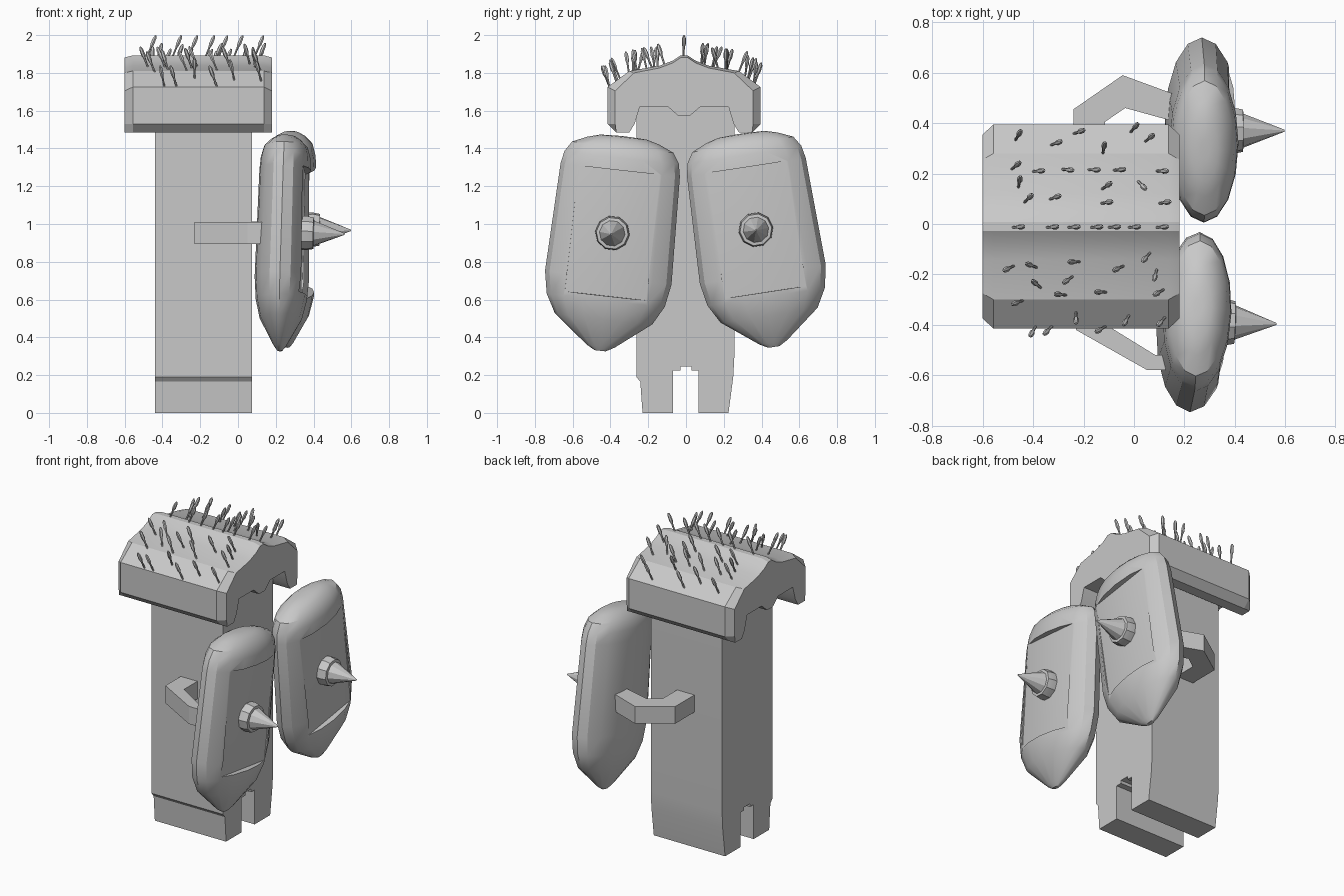
import bpy, bmesh, math
from mathutils import Vector, Matrix

if "Cube" in bpy.data.objects:
    bpy.data.objects.remove(bpy.data.objects["Cube"])

grey = bpy.data.materials.new("plain grey")
grey.diffuse_color = (0.58, 0.58, 0.58, 1)
grey.use_nodes = True
grey.node_tree.nodes["Principled BSDF"].inputs["Base Color"].default_value = grey.diffuse_color


def make(name, strips, smooth=None, matrix=None):
    """Object from one or more lofts; each loft is a list of equal-length rings, capped."""
    bm = bmesh.new()
    for rings in strips:
        loops = [[bm.verts.new(p) for p in r] for r in rings]
        n = len(loops[0])
        for a, b in zip(loops, loops[1:]):
            for i in range(n):
                j = (i + 1) % n
                bm.faces.new((a[i], a[j], b[j], b[i]))
        bm.faces.new(loops[0][::-1])
        bm.faces.new(loops[-1])
    bmesh.ops.recalc_face_normals(bm, faces=bm.faces)
    me = bpy.data.meshes.new(name)
    bm.to_mesh(me)
    bm.free()
    me.materials.append(grey)
    ob = bpy.data.objects.new(name, me)
    bpy.context.collection.objects.link(ob)
    if matrix:
        ob.matrix_world = matrix
    if smooth:
        shade(ob, smooth)
    return ob


def activate(ob):
    bpy.ops.object.select_all(action='DESELECT')
    ob.select_set(True)
    bpy.context.view_layer.objects.active = ob


def shade(ob, deg):
    activate(ob)
    bpy.ops.object.shade_smooth_by_angle(angle=math.radians(deg))


def at_x(profile, x):
    return [(x, y, z) for y, z in profile]


def circle(n):
    return [(math.cos(2 * math.pi * i / n), math.sin(2 * math.pi * i / n)) for i in range(n)]


# Body with two feet and a stepped slot between them
body = [(-0.262, 1.66), (-0.262, 0.19), (-0.242, 0.165), (-0.23, 0), (-0.07, 0), (-0.07, 0.225),
        (-0.03, 0.225), (-0.03, 0.245), (0.028, 0.245), (0.028, 0.225), (0.065, 0.225), (0.065, 0),
        (0.225, 0), (0.25, 0.19), (0.256, 0.3), (0.256, 1.66)]
make("body", [[at_x(body, -0.44), at_x(body, 0.075)]], 25)

# Roof-shaped head, mirrored half profile with chamfered ends
CY = -0.01
half = [(0.018, 1.893), (0.06, 1.865), (0.13, 1.838), (0.29, 1.81), (0.405, 1.725), (0.405, 1.53),
        (0.36, 1.485), (0.29, 1.485), (0.262, 1.53), (0.235, 1.62), (0.085, 1.62), (0.03, 1.572)]
inset = []
for i, (y, z) in enumerate(half):
    if i < 3:
        inset.append((y, z - 0.012))
    elif i == 3:
        inset.append((0.265, 1.80))
    elif i in (4, 5):
        inset.append((y - 0.04, z - (0.02 if i == 4 else 0)))
    else:
        inset.append((y, z))


def both(h):
    return [(CY + y, z) for y, z in h] + [(CY - y, z) for y, z in reversed(h)]


make("head", [[at_x(both(inset), -0.6), at_x(both(half), -0.557),
               at_x(both(half), 0.137), at_x(both(inset), 0.18)]], 20)


def roof_z(y):
    d = abs(y - CY)
    for (y0, z0), (y1, z1) in zip(half[:4], half[1:5]):
        if d <= y1:
            return z0 + (z1 - z0) * max(0, (d - y0) / (y1 - y0))
    return half[4][1]


# Club-shaped tufts: x, y and lean angle in plan, leaning outwards
back_tufts = [(-.46, .35, 60), (-.31, .32, 20), (-.22, .365, 20), (-.12, .30, 80), (0, .38, 50),
              (.06, .34, 40), (-.47, .23, 40), (-.38, .21, 5), (-.265, .215, -5), (-.16, .215, 0),
              (-.06, .215, 5), (.11, .21, 0), (-.455, .165, 80), (-.42, .10, 45), (-.315, .105, 20),
              (-.11, .15, 35), (-.11, .085, 10), (.03, .155, -45), (.12, .085, 10)]
front_tufts = [(-.495, -.175, 25), (-.405, -.165, -20), (-.235, -.15, 0), (-.06, -.175, 25),
               (.05, -.13, 50), (.085, -.2, 75), (-.385, -.24, -40), (-.29, -.28, -5),
               (-.26, -.22, 35), (-.13, -.27, 0), (.1, -.27, 30), (-.46, -.31, 20),
               (-.23, -.37, 90), (.11, -.385, 50), (-.03, -.38, 60), (-.4, -.425, 60),
               (-.34, -.45, 45), (-.13, -.42, 30)]
ridge_tufts = [(x, -0.012, 4) for x in (-.46, -.325, -.24, -.15, -.08, 0, .11)]
tufts = []
for x, y, a in back_tufts + ridge_tufts + front_tufts:
    s = 1 if y > -0.05 else -1
    d = Vector((math.cos(math.radians(a)), math.sin(math.radians(a)), 0)) * s
    by = max(-0.405, min(0.385, y - 0.022 * d.y))
    base = Vector((x - 0.022 * d.x, by, roof_z(by) - 0.008))
    axis = d * 0.047 + Vector((0, 0, 0.113))
    rot = axis.to_track_quat('Z', 'Y').to_matrix()
    tufts.append([[base + axis * t + rot @ Vector((r * c, r * q, 0)) for c, q in circle(6)]
                  for t, r in ((0, .005), (.45, .006), (.6, .011), (.88, .010), (1, .004))])
make("hair_tufts", tufts, 50)

# Shield outline: height, half width
outline = [(-.63, .03), (-.605, .075), (-.46, .26), (-.36, .315), (-.24, .337), (.333, .318),
           (.40, .305), (.455, .27), (.49, .19), (.508, .125), (.512, .04)]


def box(x0, x1, y, z):
    return [[[(x, -y, -z), (x, y, -z), (x, y, z), (x, -y, z)] for x in (x0, x1)]]


def shield(side, centre, tilt, yaw, pitch):
    m = (Matrix.Translation(centre) @ Matrix.Rotation(math.radians(yaw), 4, 'Z')
         @ Matrix.Rotation(math.radians(pitch), 4, 'Y') @ Matrix.Rotation(math.radians(tilt), 4, 'X'))
    ob = make(side + "_shield", [[[(w * 0.43 * c, w * s, v) for c, s in circle(16)]
                                  for v, w in outline]], None, m)
    # flat recessed panel
    cut = make(side + "_panel_cutter", box(0.1, 0.3, 0.217, 0.335), None, m)
    cut.hide_render = True
    bpy.context.view_layer.update()
    mod = ob.modifiers.new("panel", 'BOOLEAN')
    mod.operation = 'DIFFERENCE'
    mod.solver = 'EXACT'
    mod.object = cut
    activate(ob)
    bpy.ops.object.modifier_apply(modifier=mod.name)
    bpy.data.objects.remove(cut)
    shade(ob, 32)
    # collared spike in the middle
    make(side + "_spike", [[[(x, r * c, r * s) for c, s in circle(10)] for x, r in
                            ((.06, .088), (.125, .092), (.16, .085), (.162, .068), (.325, .004))]], 30, m)


shield("left", (0.24, -0.385, 0.955), -6.4, -2, 1.5)
shield("right", (0.272, 0.37, 0.972), 8.7, 0, 1)


# Bent arms: flat paths in plan, given as outer and inner edges
def arm(name, outer, inner, z0, z1):
    make(name, [[[(*o, z0), (*i, z0), (*i, z1), (*o, z1)] for o, i in zip(outer, inner)]])


arm("left_arm", [(-.23, -.24), (-.23, -.42), (.05, -.578), (.16, -.578)],
    [(-.11, -.24), (-.11, -.40), (.085, -.52), (.16, -.52)], 0.895, 1.01)
arm("right_arm", [(-.24, .24), (-.24, .455), (-.045, .59), (.2, .50)],
    [(-.115, .24), (-.115, .405), (-.035, .46), (.2, .395)], 0.9, 1.012)
